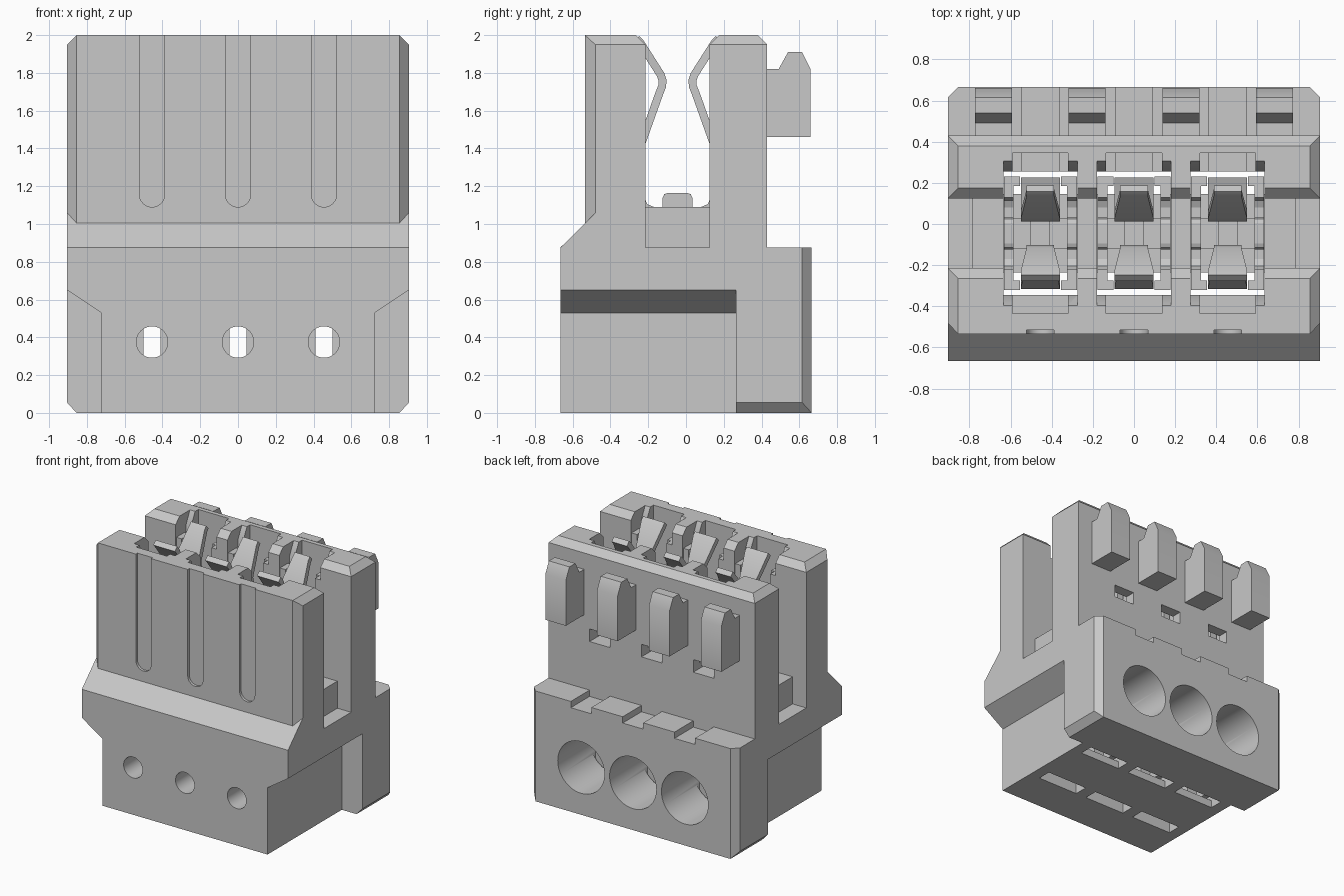
import bpy, bmesh, math

cube = bpy.data.objects.get("Cube")
if cube:
    bpy.data.objects.remove(cube, do_unlink=True)

GREY = bpy.data.materials.new("light_grey")
GREY.use_nodes = True
GREY.diffuse_color = (0.58, 0.58, 0.58, 1)
GREY.node_tree.nodes["Principled BSDF"].inputs["Base Color"].default_value = (0.58, 0.58, 0.58, 1)

PITCH = 0.455
WAYS = (-PITCH, 0, PITCH)
MID = -0.045          # y of the middle of the gap


def finish(name, bm):
    bmesh.ops.recalc_face_normals(bm, faces=bm.faces)
    mesh = bpy.data.meshes.new(name)
    bm.to_mesh(mesh)
    bm.free()
    mesh.materials.append(GREY)
    ob = bpy.data.objects.new(name, mesh)
    bpy.context.collection.objects.link(ob)
    return ob


def prism(name, axis, pts, a, b):
    """Extrude a 2D outline along an axis from a to b."""
    place = {"x": lambda u, v: (a, u, v), "y": lambda u, v: (u, a, v), "z": lambda u, v: (u, v, a)}[axis]
    bm = bmesh.new()
    face = bm.faces.new([bm.verts.new(place(u, v)) for u, v in pts])
    out = bmesh.ops.extrude_face_region(bm, geom=[face])
    moved = [g for g in out["geom"] if isinstance(g, bmesh.types.BMVert)]
    shift = [(b - a) if axis == k else 0 for k in "xyz"]
    bmesh.ops.translate(bm, verts=moved, vec=shift)
    return finish(name, bm)


def rect(u0, u1, v0, v1):
    return [(u0, v0), (u1, v0), (u1, v1), (u0, v1)]


def box(name, x0, x1, y0, y1, z0, z1):
    return prism(name, "z", rect(x0, x1, y0, y1), z0, z1)


def circle(u, v, r, n=40):
    return [(u + r * math.cos(2 * math.pi * i / n), v + r * math.sin(2 * math.pi * i / n)) for i in range(n)]


def flip(pts):
    """Mirror a (y, z) outline across the middle of the gap."""
    return [(2 * MID - y, z) for y, z in pts]


def combine(target, other, op):
    mod = target.modifiers.new("combine", "BOOLEAN")
    mod.operation, mod.solver, mod.object = op, "EXACT", other
    bpy.ops.object.select_all(action="DESELECT")
    bpy.context.view_layer.objects.active = target
    target.select_set(True)
    bpy.ops.object.modifier_apply(modifier=mod.name)
    bpy.data.objects.remove(other, do_unlink=True)
    return target


def smooth(ob):
    bpy.ops.object.select_all(action="DESELECT")
    bpy.context.view_layer.objects.active = ob
    ob.select_set(True)
    bpy.ops.object.shade_smooth_by_angle(angle=math.radians(30))


W, C = 0.905, 0.855   # half width, and half width inside the chamfers

# Housing base with stepped-out shoulders
housing = prism("housing", "y", [(-0.725, 0), (0.725, 0), (0.725, 0.53), (W, 0.65), (W, 0.875),
                                 (-W, 0.875), (-W, 0.65), (-0.725, 0.53)], -0.665, 0.265)

# Rear block with chamfered corners
rear_block = prism("rear_block", "y", [(-C, 0), (C, 0), (W, 0.055), (W, 0.875), (-W, 0.875), (-W, 0.055)],
                   0.265, 0.665)
combine(rear_block, prism("plan", "z", [(-W, 0.2), (W, 0.2), (W, 0.615), (C, 0.665), (-C, 0.665), (-W, 0.615)],
                          -0.1, 1), "INTERSECT")

# Sloped ledge in front of the wall
ledge = prism("ledge", "x", [(-0.665, 0.8), (-0.215, 0.8), (-0.215, 1.06), (-0.48, 1.06), (-0.665, 0.875)], -W, W)

# Front and rear walls with chamfered tops
roof = [(-W, 0.5), (W, 0.5), (W, 1.95), (C, 2), (-C, 2), (-W, 1.95)]
front_wall = prism("front_wall", "x", [(-0.535, 0.8), (-0.215, 0.8), (-0.215, 1.95), (-0.265, 2), (-0.535, 2)], -W, W)
combine(front_wall, prism("ends", "y", roof, -1, 1), "INTERSECT")
combine(front_wall, prism("plan", "z", [(-W, 0), (W, 0), (W, -0.48), (C, -0.535), (-C, -0.535), (-W, -0.48)],
                          0.5, 2.2), "INTERSECT")
rear_wall = prism("rear_wall", "x", [(0.125, 0.8), (0.43, 0.8), (0.43, 1.95), (0.38, 2), (0.175, 2), (0.125, 1.95)],
                  -W, W)
combine(rear_wall, prism("ends", "y", roof, -1, 1), "INTERSECT")

# Raised floor between the walls
floor = box("floor", -0.785, 0.785, -0.22, 0.13, 0.8, 1.09)
for part in (rear_block, ledge, front_wall, rear_wall, floor):
    combine(housing, part, "UNION")

# Latch prongs on the back
for i in range(4):
    x = (i - 1.5) * PITCH
    prong = prism("prong", "x", [(0.4, 1.46), (0.66, 1.46), (0.66, 1.82), (0.615, 1.91),
                                 (0.54, 1.91), (0.49, 1.82), (0.4, 1.82)], x - 0.09, x + 0.09)
    combine(housing, prong, "UNION")

# Openings for each way
corner_notch = [(-0.34, 1.9), (-0.345, 1.9), (-0.395, 2), (-0.395, 2.1), (-0.34, 2.1)]
for x in WAYS:
    cuts = [
        box("well", x - 0.18, x + 0.18, -0.345, 0.255, 0.06, 2.1),
        box("bottom_hole", x - 0.18, x + 0.18, -0.345, -0.235, -0.1, 0.1),
        box("bottom_hole", x - 0.18, x + 0.18, 0.145, 0.255, -0.1, 0.1),
        box("recess", x - 0.135, x + 0.135, -0.435, 0.345, 1.3, 2.1),
        prism("notch", "x", corner_notch, x - 0.18, x + 0.18),
        prism("notch", "x", flip(corner_notch), x - 0.18, x + 0.18),
        box("window", x - 0.09, x + 0.09, 0.2, 0.5, 1.26, 1.36),
        box("slot", x - 0.09, x + 0.09, 0.43, 0.8, 0.825, 1),
        prism("test_hole", "y", circle(x, 0.375, 0.083), -0.8, -0.3),
        prism("wire_hole", "y", circle(x, 0.375, 0.205, 48), 0.2, 0.8),
    ]
    arc = [(x + 0.067 * math.cos(t), 1.157 + 0.067 * math.sin(t))
           for t in (math.pi * (1 + i / 16) for i in range(17))]
    cuts.append(prism("groove", "y", arc + [(x + 0.067, 2.1), (x - 0.067, 2.1)], -0.6, -0.515))
    for cut in cuts:
        combine(housing, cut, "DIFFERENCE")
smooth(housing)


def spring(name, x, front, tip, top):
    """Bent, tapered leaf: rises to a rounded tip and flares back out."""
    path = [(-0.295, 0.95, 0.095), (-0.295, 1.26, 0.095), (-0.142, 1.69, tip), (-0.126, 1.73, tip),
            (-0.124, 1.76, tip), (-0.134, 1.79, tip), (-0.242, 1.96, top), (-0.262, 1.98, top)]
    bm = bmesh.new()
    rows = []
    for y, z, half in path:
        y = y if front else 2 * MID - y
        rows.append([bm.verts.new((x - half, y, z)), bm.verts.new((x + half, y, z))])
    for a, b in zip(rows, rows[1:]):
        bm.faces.new((a[0], a[1], b[1], b[0]))
    ob = finish(name, bm)
    mod = ob.modifiers.new("thickness", "SOLIDIFY")
    mod.thickness, mod.offset = 0.042, 0
    bpy.ops.object.select_all(action="DESELECT")
    bpy.context.view_layer.objects.active = ob
    ob.select_set(True)
    bpy.ops.object.modifier_apply(modifier=mod.name)
    smooth(ob)


# Metal contacts: U-shaped cheeks, corner flanges, inner clamps and springs
half_cheek = [(-0.32, 0.1), (-0.32, 1.85), (-0.22, 1.85), (-0.22, 1.14), (-0.205, 1.105), (-0.17, 1.09),
              (-0.125, 1.09), (-0.125, 1.135), (-0.115, 1.158), (-0.095, 1.165)]
cheek = half_cheek + flip(half_cheek)[::-1]
for i, x in enumerate(WAYS, 1):
    for side in (-1, 1):
        prism(f"contact_cheek_{i}", "x", cheek, x + side * 0.13, x + side * 0.177)
        box(f"contact_clamp_{i}", *sorted((x + side * 0.045, x + side * 0.13)), -0.12, 0.03, 0.1, 0.6)
        for y0 in (-0.32, 0.185):
            box(f"contact_flange_{i}", *sorted((x + side * 0.1, x + side * 0.13)), y0, y0 + 0.045, 0.1, 1.85)
    spring(f"front_spring_{i}", x, True, 0.067, 0.095)
    spring(f"rear_spring_{i}", x, False, 0.095, 0.067)
